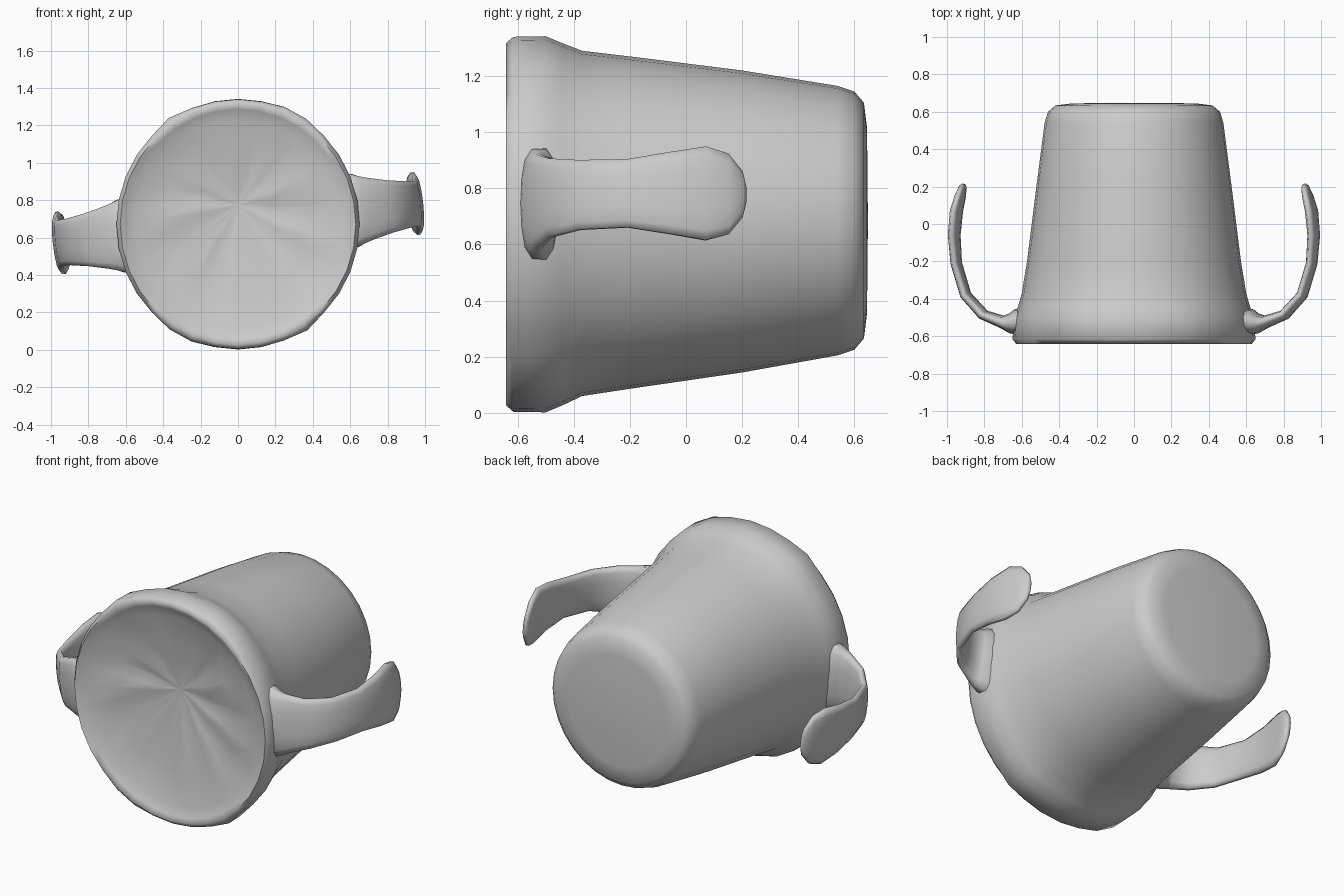
import bpy, bmesh, math, random
from mathutils import Vector, Matrix

if "Cube" in bpy.data.objects:
    bpy.data.objects.remove(bpy.data.objects["Cube"])

random.seed(4)
CENTRE = 0.672  # height of the cup's horizontal axis


def loft(name, rings, matrix, angle):
    """Skin a list of equal-length point rings and cap both ends."""
    bm = bmesh.new()
    rows = [[bm.verts.new(matrix @ p) for p in ring] for ring in rings]
    n = len(rows[0])
    for a, b in zip(rows, rows[1:]):
        for i in range(n):
            j = (i + 1) % n
            bm.faces.new((a[i], a[j], b[j], b[i]))
    bm.faces.new(rows[0][::-1])
    bm.faces.new(rows[-1])
    bmesh.ops.recalc_face_normals(bm, faces=bm.faces)
    mesh = bpy.data.meshes.new(name)
    bm.to_mesh(mesh)
    bm.free()
    ob = bpy.data.objects.new(name, mesh)
    bpy.context.collection.objects.link(ob)
    bpy.context.view_layer.objects.active = ob
    ob.select_set(True)
    bpy.ops.object.shade_smooth_by_angle(angle=math.radians(angle))
    ob.select_set(False)
    return ob


# Cup lying on its side: y, x radius, z radius, centre offset, wrinkle depth
SIDES = 32
profile = [
    (-0.540, 0.02, 0.02, 0.10, 0.0),     # middle of the dished front
    (-0.555, 0.20, 0.20, 0.06, 0.018),
    (-0.578, 0.40, 0.40, 0.03, 0.015),
    (-0.604, 0.55, 0.56, 0.0, 0.006),
    (-0.625, 0.600, 0.615, 0.0, 0.0),
    (-0.642, 0.630, 0.645, 0.0, 0.0),    # rim
    (-0.615, 0.650, 0.668, 0.0, 0.0),
    (-0.500, 0.640, 0.670, 0.0, 0.0),
    (-0.440, 0.620, 0.645, 0.0, 0.0),
    (-0.370, 0.600, 0.615, 0.003, 0.0),  # tapering wall
    (-0.200, 0.572, 0.592, 0.006, 0.0),
    (0.200, 0.522, 0.538, 0.01, 0.0),
    (0.540, 0.478, 0.480, 0.013, 0.0),
    (0.600, 0.460, 0.460, 0.013, 0.0),
    (0.634, 0.420, 0.420, 0.013, 0.0),   # flat end
    (0.645, 0.330, 0.330, 0.013, 0.0),
    (0.648, 0.020, 0.020, 0.013, 0.0),
]
bumps = (62, 122, 242, 302)  # small lumps around the rim, in degrees
rings = []
for y, rx, rz, dz, wrinkle in profile:
    ring = []
    for i in range(SIDES):
        t = math.tau * i / SIDES
        k = 1.0
        if -0.63 < y < -0.42 and rx > 0.61:
            k += 0.025 * sum(math.exp(-((math.degrees(t) - b) / 7) ** 2) for b in bumps)
        ring.append(Vector((rx * k * math.cos(t), y + random.uniform(-wrinkle, wrinkle),
                            rz * k * math.sin(t) + dz)))
    rings.append(ring)
loft("cup_body", rings, Matrix.Translation((0, 0, CENTRE)), 80)

# Curved handles: x, y, half thickness, half width along the path
path = [
    (0.57, -0.515, 0.065, 0.21), (0.63, -0.525, 0.070, 0.20), (0.665, -0.530, 0.055, 0.185),
    (0.71, -0.522, 0.034, 0.170), (0.81, -0.485, 0.028, 0.145), (0.905, -0.38, 0.027, 0.128),
    (0.956, -0.21, 0.027, 0.125), (0.967, -0.06, 0.029, 0.150), (0.955, 0.07, 0.029, 0.172),
    (0.934, 0.15, 0.025, 0.148), (0.920, 0.20, 0.018, 0.085), (0.915, 0.213, 0.008, 0.035),
]
sections = []
for i, (x, y, thick, width) in enumerate(path):
    a, b = path[max(i - 1, 0)], path[min(i + 1, len(path) - 1)]
    tangent = Vector((b[0] - a[0], b[1] - a[1], 0)).normalized()
    side = Vector((tangent.y, -tangent.x, 0))
    ring = []
    for j in range(14):
        t = math.tau * j / 14
        c, s = math.cos(t), math.sin(t)
        squared = math.copysign(abs(c) ** 0.7, c)
        ring.append(Vector((x, y, 0)) + side * thick * squared + Vector((0, 0, width * s)))
    sections.append(ring)

tilt = Matrix.Translation((0, 0, CENTRE + 0.005)) @ Matrix.Rotation(math.radians(-6.3), 4, 'Y')
for name, sign in (("right_handle", 1), ("left_handle", -1)):
    loft(name, sections, tilt @ Matrix.Diagonal((sign, 1, 1, 1)), 75)
